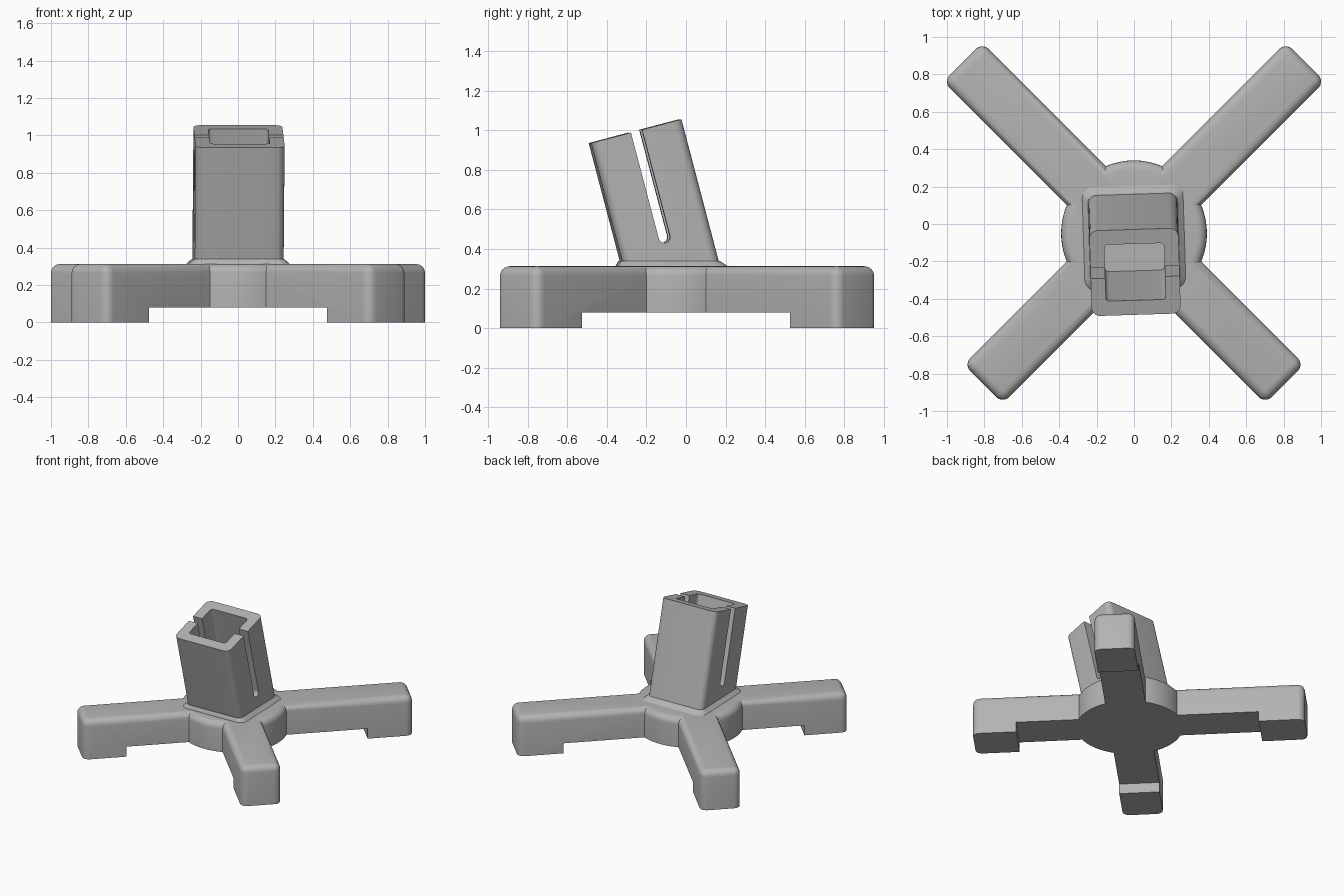
import bpy, bmesh, math
from mathutils import Matrix, Vector

cube = bpy.data.objects.get("Cube")
if cube:
    bpy.data.objects.remove(cube, do_unlink=True)

grey = bpy.data.materials.new("plain grey")
grey.use_nodes = True
colour = (0.45, 0.45, 0.45, 1)
grey.diffuse_color = colour
grey.node_tree.nodes["Principled BSDF"].inputs["Base Color"].default_value = colour

TOP, UNDER = 0.313, 0.08          # heights of the base top and its raised underside
CENTRE = Matrix.Translation((0, -0.05, 0))
YAW = Matrix.Translation((0, -0.085, 0)) @ Matrix.Rotation(math.radians(1.8), 4, "Z")
TILT = math.radians(14.75)


def make(name, bm, matrix):
    bmesh.ops.transform(bm, matrix=matrix, verts=bm.verts)
    bmesh.ops.recalc_face_normals(bm, faces=bm.faces)
    mesh = bpy.data.meshes.new(name)
    bm.to_mesh(mesh)
    bm.free()
    mesh.materials.append(grey)
    ob = bpy.data.objects.new(name, mesh)
    bpy.context.collection.objects.link(ob)
    return ob


def activate(ob):
    bpy.ops.object.select_all(action="DESELECT")
    ob.select_set(True)
    bpy.context.view_layer.objects.active = ob


def combine(ob, other, operation):
    mod = ob.modifiers.new("combine", "BOOLEAN")
    mod.operation, mod.solver, mod.object = operation, "EXACT", other
    activate(ob)
    bpy.ops.object.modifier_apply(modifier=mod.name)
    bpy.data.objects.remove(other, do_unlink=True)


def extrude(profile, vector):
    bm = bmesh.new()
    face = bm.faces.new([bm.verts.new(p) for p in profile])
    new = bmesh.ops.extrude_face_region(bm, geom=[face])["geom"]
    bmesh.ops.translate(bm, vec=vector, verts=[v for v in new if isinstance(v, bmesh.types.BMVert)])
    return bm


def rounded_rect(hx, hy, r, steps=6):
    pts = []
    for k, (sx, sy) in enumerate([(1, 1), (-1, 1), (-1, -1), (1, -1)]):
        for i in range(steps + 1):
            a = (k + i / steps) * math.pi / 2
            pts.append(Vector((sx * (hx - r) + r * math.cos(a), sy * (hy - r) + r * math.sin(a), 0)))
    return pts


def loft(rings):
    bm = bmesh.new()
    loops = [[bm.verts.new(p) for p in ring] for ring in rings]
    n = len(loops[0])
    for a, b in zip(loops, loops[1:]):
        for i in range(n):
            j = (i + 1) % n
            bm.faces.new((a[i], a[j], b[j], b[i]))
    bm.faces.new(loops[0])
    bm.faces.new(loops[-1])
    return bm


# Round hub with a filleted top edge
def circle(r, z, n=72):
    return [(r * math.cos(math.tau * i / n), r * math.sin(math.tau * i / n), z) for i in range(n)]


R, F = 0.39, 0.05
quarter = [math.pi / 2 * i / 5 for i in range(6)]
rings = [circle(R, UNDER)]
rings += [circle(R - F + F * math.cos(a), TOP - F + F * math.sin(a)) for a in quarter]
base = make("base", loft(rings), CENTRE)

# Two crossing bars, each a short front leg and a long back leg with feet
FRONT, BACK, HALF = -1.14, 1.296, 0.148
outline = [(FRONT, 0), (-0.82, 0), (-0.82, UNDER), (0.961, UNDER), (0.961, 0),
           (BACK, 0), (BACK, TOP), (FRONT, TOP)]
for angle in (45, 135):
    bm = extrude([(x, -HALF, z) for x, z in outline], (0, 2 * HALF, 0))
    soft = []
    for e in bm.edges:
        p, q = (v.co for v in e.verts)
        on_top = p.z > 0.3 and q.z > 0.3
        tip_upright = abs(p.x - q.x) < 1e-5 and abs(p.y - q.y) < 1e-5 and max(p.z, q.z) > 0.3
        if on_top or tip_upright:
            soft.append(e)
    bmesh.ops.bevel(bm, geom=soft, offset=F, segments=5, profile=0.5, affect="EDGES")
    bar = make("bar", bm, CENTRE @ Matrix.Rotation(math.radians(angle), 4, "Z"))
    combine(base, bar, "UNION")

# Chamfered collar around the foot of the socket
lift = lambda pts, z, y=0: [p + Vector((0, y, z)) for p in pts]
low, high = rounded_rect(0.27, 0.277, 0.06), rounded_rect(0.24, 0.25, 0.045)
collar = make("collar", loft([lift(low, TOP - 0.01, 0.012), lift(low, TOP, 0.012), lift(high, 0.34)]), YAW)

# Tilted rectangular socket, cut level at the foot and square at the mouth
LEAN = Matrix.Translation((0, 0, 0.34)) @ Matrix.Rotation(TILT, 4, "X")
LENGTH = 0.677


def mouth(pts):
    return [LEAN @ (p + Vector((0, 0, LENGTH))) for p in pts]


def level(pts, z):
    axis = LEAN.to_3x3() @ Vector((0, 0, 1))
    return [p + axis * ((z - p.z) / axis.z) for p in mouth(pts)]


outer, inner = rounded_rect(0.238, 0.236, 0.045), rounded_rect(0.16, 0.156, 0.02)
socket = make("socket", loft([level(outer, 0.335), mouth(outer), mouth(inner), level(inner, 0.355)]), YAW)

# Round-bottomed slot through both side walls
W, S = 0.029, 0.095 + 0.029
arc = [math.pi + math.pi * i / 12 for i in range(13)]
slot = [(-0.4, W * math.cos(a), S + W * math.sin(a)) for a in arc] + [(-0.4, W, 0.9), (-0.4, -W, 0.9)]
cutter = make("slot_cutter", extrude(slot, (0.8, 0, 0)), YAW @ LEAN)
cutter.hide_render = True
combine(socket, cutter, "DIFFERENCE")

for ob in (base, collar, socket):
    activate(ob)
    bpy.ops.object.shade_smooth_by_angle(angle=math.radians(30))
